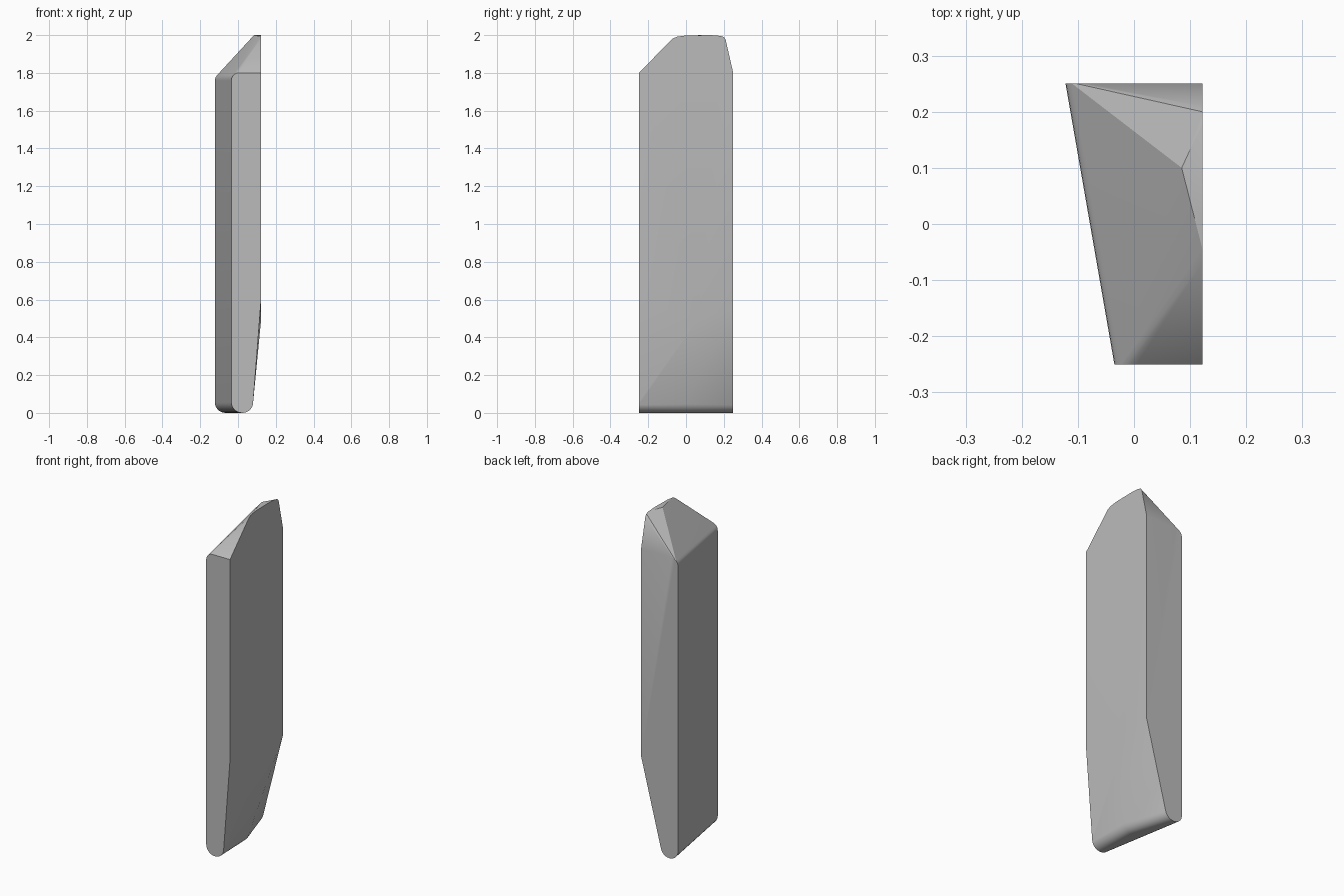
import bpy, bmesh, math

if "Cube" in bpy.data.objects:
    bpy.data.objects.remove(bpy.data.objects["Cube"], do_unlink=True)

RIGHT = 0.122          # flat wide side
DEPTH = 0.25           # half depth


def arc(cx, cz, rx, rz, start, end, y, steps):
    """Points along an elliptical arc in the xz plane at depth y."""
    angles = [math.radians(start + (end - start) * i / steps) for i in range(steps + 1)]
    return [(cx + rx * math.cos(a), y, cz + rz * math.sin(a)) for a in angles]


def end_profile(y, left, toe_right, knee):
    """Outline of a narrow end: rounded shoulder, tapered side, round toe."""
    radius = (toe_right - left) / 2
    pts = arc(left + 0.04, 1.76, 0.04, 0.04, 180, 90, y, 6)
    pts += [(RIGHT, y, 1.8), (RIGHT, y, knee)]
    pts += arc(left + radius, 0.055, radius, 0.055, 0, -180, y, 14)
    return pts


points = end_profile(-DEPTH, -0.035, 0.08, 0.6)
points += end_profile(DEPTH, -RIGHT, -0.008, 0.56)

# Bulge of the lower side, halfway along the depth
points += arc(0.017, 0.06, 0.055, 0.06, 0, -90, 0, 7)
points.append((RIGHT, 0.06, 0.49))

# Slanted tip: softened crest on the wide side and one inner peak
crest = [(-0.07, 1.982), (-0.045, 1.992), (0.0, 1.998), (0.13, 2.0),
         (0.18, 1.996), (0.2, 1.99), (0.21, 1.975)]
points += [(RIGHT, y, z) for y, z in crest]
points.append((0.085, 0.1, 2.0))

# Wrap the outlines into one faceted solid
bm = bmesh.new()
for p in points:
    bm.verts.new(p)
hull = bmesh.ops.convex_hull(bm, input=bm.verts[:])
spare = {v for v in hull["geom_interior"] + hull["geom_unused"] if isinstance(v, bmesh.types.BMVert)}
bmesh.ops.delete(bm, geom=list(spare), context="VERTS")
bmesh.ops.dissolve_limit(bm, angle_limit=math.radians(0.5), verts=bm.verts[:], edges=bm.edges[:])
bmesh.ops.recalc_face_normals(bm, faces=bm.faces[:])
mesh = bpy.data.meshes.new("stone_shard")
bm.to_mesh(mesh)
bm.free()

shard = bpy.data.objects.new("stone_shard", mesh)
bpy.context.collection.objects.link(shard)

# Plain grey surface
grey = bpy.data.materials.new("stone_grey")
grey.use_nodes = True
colour = (0.5, 0.5, 0.5, 1)
grey.diffuse_color = colour
grey.node_tree.nodes["Principled BSDF"].inputs["Base Color"].default_value = colour
mesh.materials.append(grey)

bpy.ops.object.select_all(action="DESELECT")
shard.select_set(True)
bpy.context.view_layer.objects.active = shard
bpy.ops.object.shade_smooth_by_angle(angle=math.radians(20))
